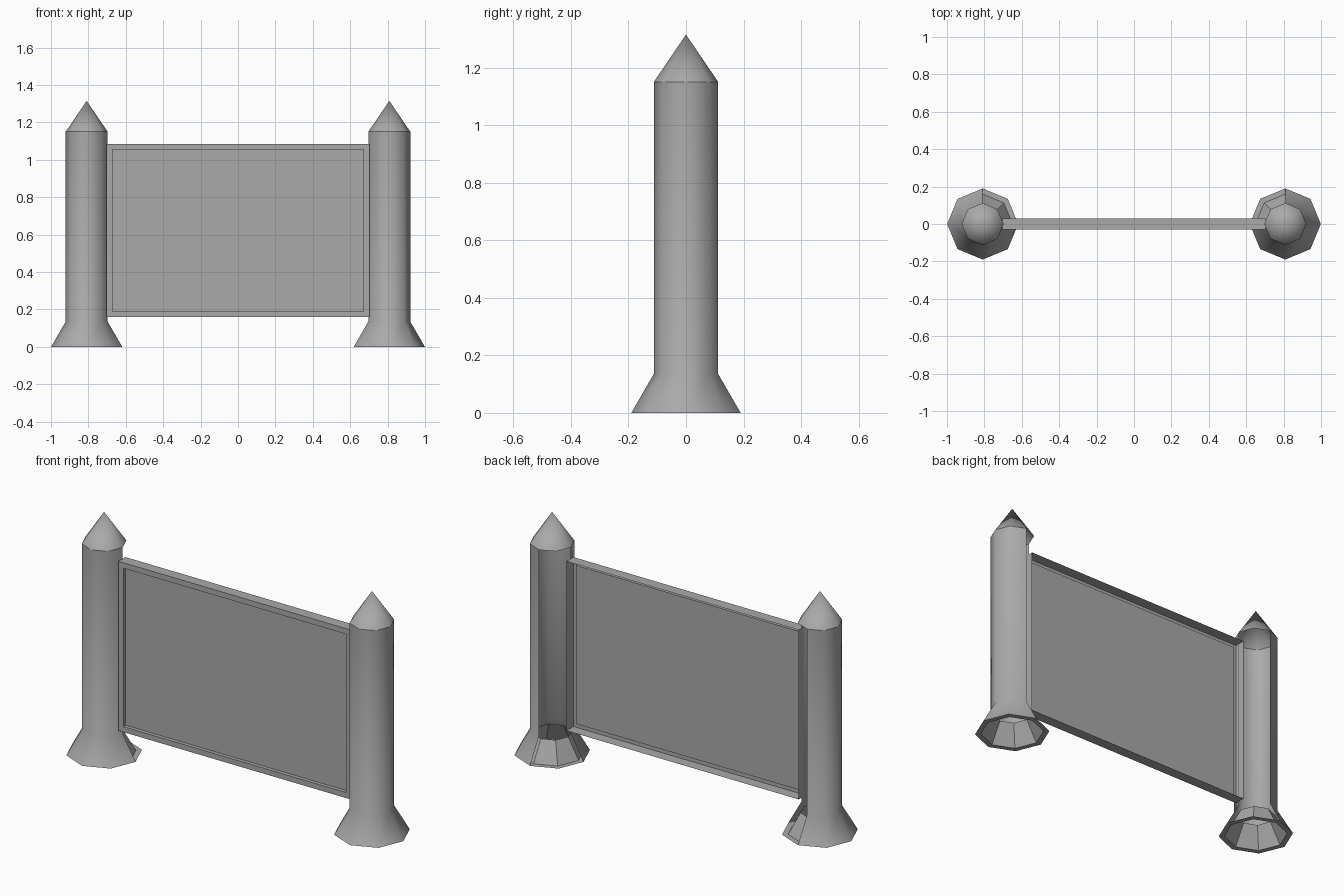
import bpy, bmesh, math
from mathutils import Vector

cube = bpy.data.objects.get("Cube")
if cube:
    bpy.data.objects.remove(cube)

SIDES = 8
POST_X = 0.809

# Single plain grey for everything
grey = bpy.data.materials.new("plain grey")
grey.use_nodes = True
colour = (0.4, 0.4, 0.4, 1)
grey.diffuse_color = colour
grey.node_tree.nodes["Principled BSDF"].inputs["Base Color"].default_value = colour


def finish(bm, name, angle):
    mesh = bpy.data.meshes.new(name)
    bm.to_mesh(mesh)
    bm.free()
    mesh.materials.append(grey)
    ob = bpy.data.objects.new(name, mesh)
    bpy.context.collection.objects.link(ob)
    bpy.ops.object.select_all(action="DESELECT")
    bpy.context.view_layer.objects.active = ob
    ob.select_set(True)
    bpy.ops.object.shade_smooth_by_angle(angle=math.radians(angle))
    return ob


def lathe(name, profile, side, angle, skip=()):
    """Turn (radius, height) points into an eight-sided shell, leaving out skipped segments."""
    bm = bmesh.new()
    rings = []
    for r, z in profile:
        if r == 0:
            rings.append([bm.verts.new((side * POST_X, 0, z))] * SIDES)
            continue
        turns = [2 * math.pi * i / SIDES for i in range(SIDES)]
        rings.append([bm.verts.new((side * (POST_X + r * math.cos(t)), r * math.sin(t), z))
                      for t in turns])
    for low, high in zip(rings, rings[1:]):
        for i in range(SIDES):
            if i in skip:
                continue
            j = (i + 1) % SIDES
            corners = list(dict.fromkeys((low[i], low[j], high[j], high[i])))
            bm.faces.new(corners if side > 0 else corners[::-1])
    return finish(bm, name, angle)


# Posts: the inner back quarter of each shaft is open
for side, label in ((1, "left"), (-1, "right")):
    lathe(label + "_post_shaft", [(0.19, 0), (0.112, 0.135), (0.112, 1.15)],
          side, 60, skip=(2, 3))
    lathe(label + "_post_tip", [(0.112, 1.15), (0, 1.315)], side, 60)
    lathe(label + "_foot_lining", [(0.097, 0.113), (0.16, 0), (0.19, 0)], side, 30)

# Board: a shallow tray open at the back, with a recessed front
bm = bmesh.new()
half, bottom, top, depth = 0.702, 0.16, 1.085, 0.03


def loop(inset, y):
    return [bm.verts.new(Vector((x, y, z))) for x, z in (
        (-half + inset, bottom + inset), (half - inset, bottom + inset),
        (half - inset, top - inset), (-half + inset, top - inset))]


loops = [loop(0, depth), loop(0, -depth), loop(0.03, -depth), loop(0.03, -depth + 0.02)]
loops[2:] = [loops[2], loops[3]]
for a, b in zip(loops, loops[1:]):
    for i in range(4):
        j = (i + 1) % 4
        bm.faces.new((a[i], a[j], b[j], b[i]))
bm.faces.new(loops[-1])
bmesh.ops.recalc_face_normals(bm, faces=bm.faces)
face = max(bm.faces, key=lambda f: f.calc_area())
if face.normal.y > 0:
    bmesh.ops.reverse_faces(bm, faces=bm.faces)
finish(bm, "board", 30)
